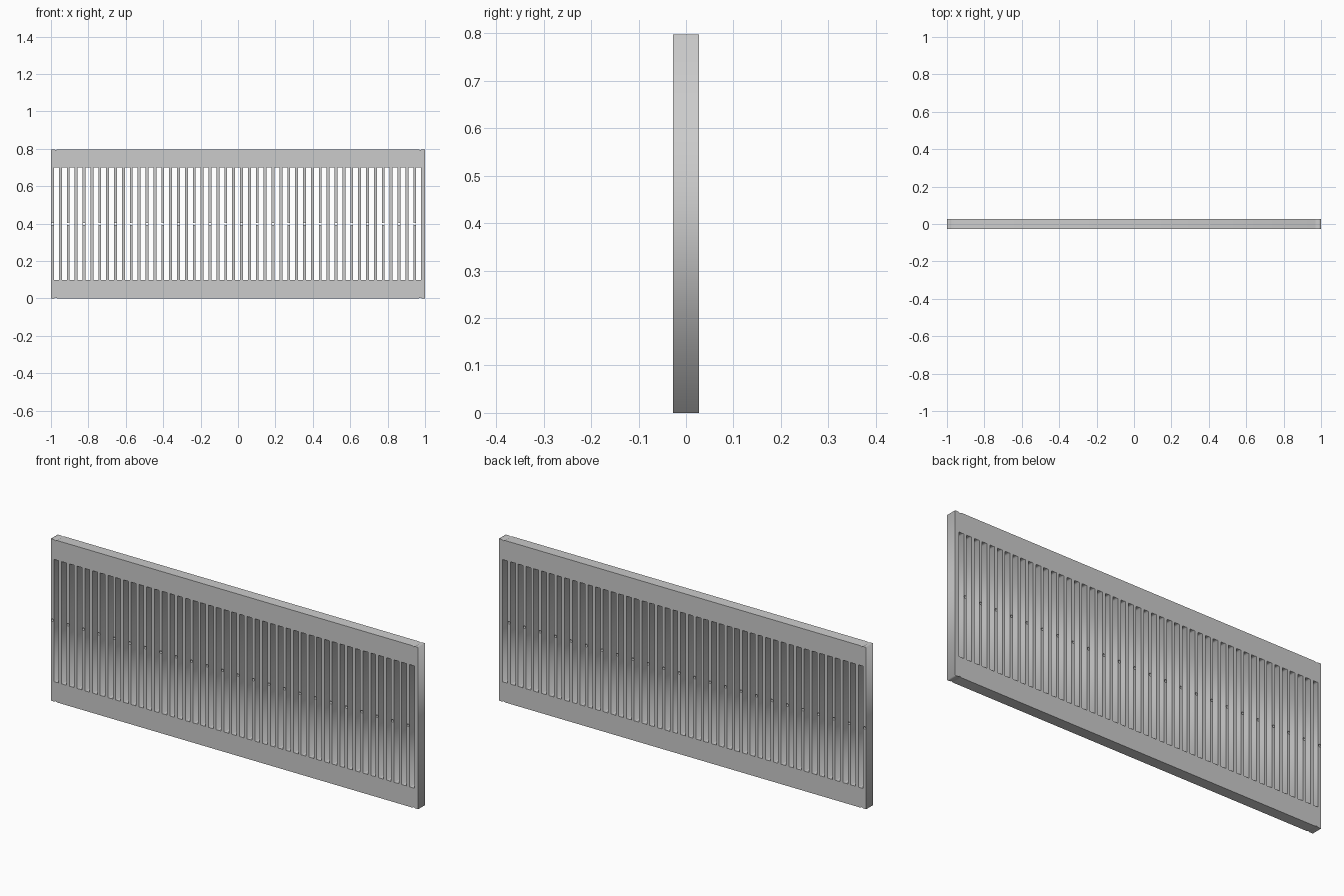
import bpy
import math

if "Cube" in bpy.data.objects:
    bpy.data.objects.remove(bpy.data.objects["Cube"])

HEIGHT, HALF_DEPTH = 0.797, 0.027
SLOTS, PITCH, SLOT_W = 47, 0.0421, 0.0265
FIRST = -0.984                      # left edge of the first slot
SLOT_Z0, SLOT_Z1 = 0.098, 0.70
GROOVE_X, GROOVE_W, GROOVE_D = 0.975, 0.008, 0.004

curve = bpy.data.curves.new("slatted_panel", "CURVE")
curve.dimensions = "2D"
curve.fill_mode = "BOTH"
curve.extrude = HALF_DEPTH


def outline(points):
    """Add one closed straight-sided loop to the panel profile."""
    spline = curve.splines.new("POLY")
    spline.points.add(len(points) - 1)
    for p, (x, z) in zip(spline.points, points):
        p.co = (x, z, 0, 1)
    spline.use_cyclic_u = True


def grooved_edge(z, depth):
    """Left-to-right edge with a shallow groove close to each end."""
    pts = [(-1, z)]
    for gx in (-GROOVE_X, GROOVE_X):
        pts += [(gx - GROOVE_W, z), (gx, z + depth), (gx + GROOVE_W, z)]
    return pts + [(1, z)]


# Outer board
outline(grooved_edge(0, GROOVE_D) + grooved_edge(HEIGHT, -GROOVE_D)[::-1])

# Vertical slots, with a small hole through every second slat
for i in range(SLOTS):
    x0 = FIRST + i * PITCH
    x1 = x0 + SLOT_W
    outline([(x0, SLOT_Z0), (x0, SLOT_Z1), (x1, SLOT_Z1), (x1, SLOT_Z0)])
    if i % 2 == 0:
        cx = x0 - (PITCH - SLOT_W) / 2
        outline([(cx + 0.0065 * math.cos(a), HEIGHT / 2 + 0.0065 * math.sin(a))
                 for a in (math.tau * k / 12 for k in range(12))])

# Stand the panel upright
panel = bpy.data.objects.new("slatted_panel", curve)
panel.rotation_euler.x = math.pi / 2
bpy.context.collection.objects.link(panel)
bpy.context.view_layer.objects.active = panel
panel.select_set(True)
bpy.ops.object.convert(target="MESH")
